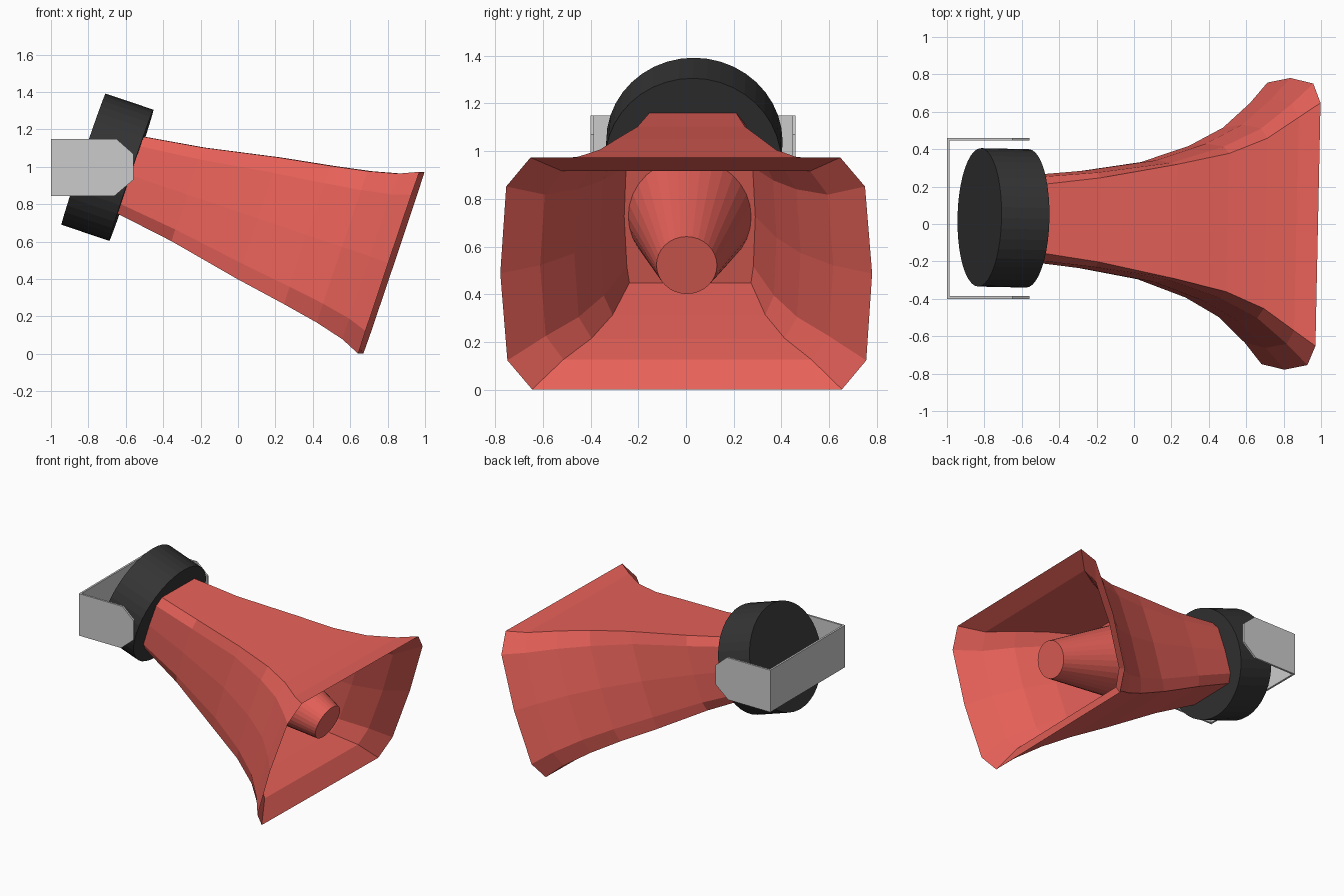
import bpy, bmesh
from math import radians, sin, cos, tau
from mathutils import Matrix

if "Cube" in bpy.data.objects:
    bpy.data.objects.remove(bpy.data.objects["Cube"])

# Shared frame: local x runs along the horn axis, tilted down and slightly yawed
AXIS = (Matrix.Translation((-0.57, 0.03, 0.955))
        @ Matrix.Rotation(radians(-1.2), 4, 'Z')
        @ Matrix.Rotation(radians(18.6), 4, 'Y'))


def material(name, rgb):
    m = bpy.data.materials.new(name)
    m.diffuse_color = (*rgb, 1)
    m.use_nodes = True
    m.node_tree.nodes["Principled BSDF"].inputs["Base Color"].default_value = m.diffuse_color
    return m


RED = material("red_plastic", (0.8, 0.12, 0.10))
BLACK = material("black_plastic", (0.034, 0.034, 0.034))


def loft(name, rings, mat=None, frame=AXIS):
    """Skin a list of rings of points and cap both ends."""
    bm = bmesh.new()
    loops = [[bm.verts.new(p) for p in r] for r in rings]
    for a, b in zip(loops, loops[1:]):
        n = len(a)
        for i in range(n):
            j = (i + 1) % n
            bm.faces.new((a[i], a[j], b[j], b[i]))
    bm.faces.new(loops[0][::-1])
    bm.faces.new(loops[-1])
    bmesh.ops.recalc_face_normals(bm, faces=bm.faces)
    me = bpy.data.meshes.new(name)
    bm.to_mesh(me)
    bm.free()
    me.transform(frame)
    ob = bpy.data.objects.new(name, me)
    bpy.context.collection.objects.link(ob)
    if mat:
        me.materials.append(mat)
    return ob


def section(s, w, t, h):
    """Ten-sided horn section: w half width, t half width of top, h half height."""
    right = [(t, h), (0.965 * w, 0.75 * h), (w, 0), (0.965 * w, -0.75 * h), (t, -h)]
    return [(s, y, z) for y, z in right] + [(s, -y, z) for y, z in right[::-1]]


def circle(s, r, n=32):
    return [(s, r * cos(tau * i / n), r * sin(tau * i / n)) for i in range(n)]


# Horn bell: outer skin to the rim, then inner skin back to the inner wall
stations = [
    (0.00, 0.230, 0.182, 0.217), (0.32, 0.262, 0.225, 0.264),
    (0.72, 0.325, 0.305, 0.343), (1.00, 0.420, 0.370, 0.390),
    (1.20, 0.525, 0.455, 0.427), (1.36, 0.665, 0.570, 0.467),
    (1.467, 0.780, 0.650, 0.513)]
T = 0.05
inner = [(s, w - T, t - T, h - T) for s, w, t, h in stations[2:-1]]
loft("horn_bell", [section(*p) for p in stations + inner[::-1]], RED)

# Central cone inside the bell
loft("horn_cone", [circle(0.70, 0.262), circle(1.36, 0.127)], RED)

# Driver drum behind the horn
loft("driver_drum", [circle(-0.27, 0.37, 40), circle(0.0, 0.37, 40)], BLACK)

# U-shaped mounting bracket
TH = 0.014
Y0, Y1 = -0.40, 0.46
arm = [(-1, 0.845), (-0.66, 0.845), (-0.56, 0.93), (-0.56, 1.07), (-0.65, 1.15), (-1, 1.15)]
plate = [(-1, 0.845), (-1 + TH, 0.845), (-1 + TH, 1.15), (-1, 1.15)]
for name, outline, ya, yb in (("bracket_arm_front", arm, Y0, Y0 + TH),
                              ("bracket_arm_back", arm, Y1 - TH, Y1),
                              ("bracket_plate", plate, Y0 + TH, Y1 - TH)):
    loft(name, [[(x, y, z) for x, z in outline] for y in (ya, yb)], frame=Matrix())
